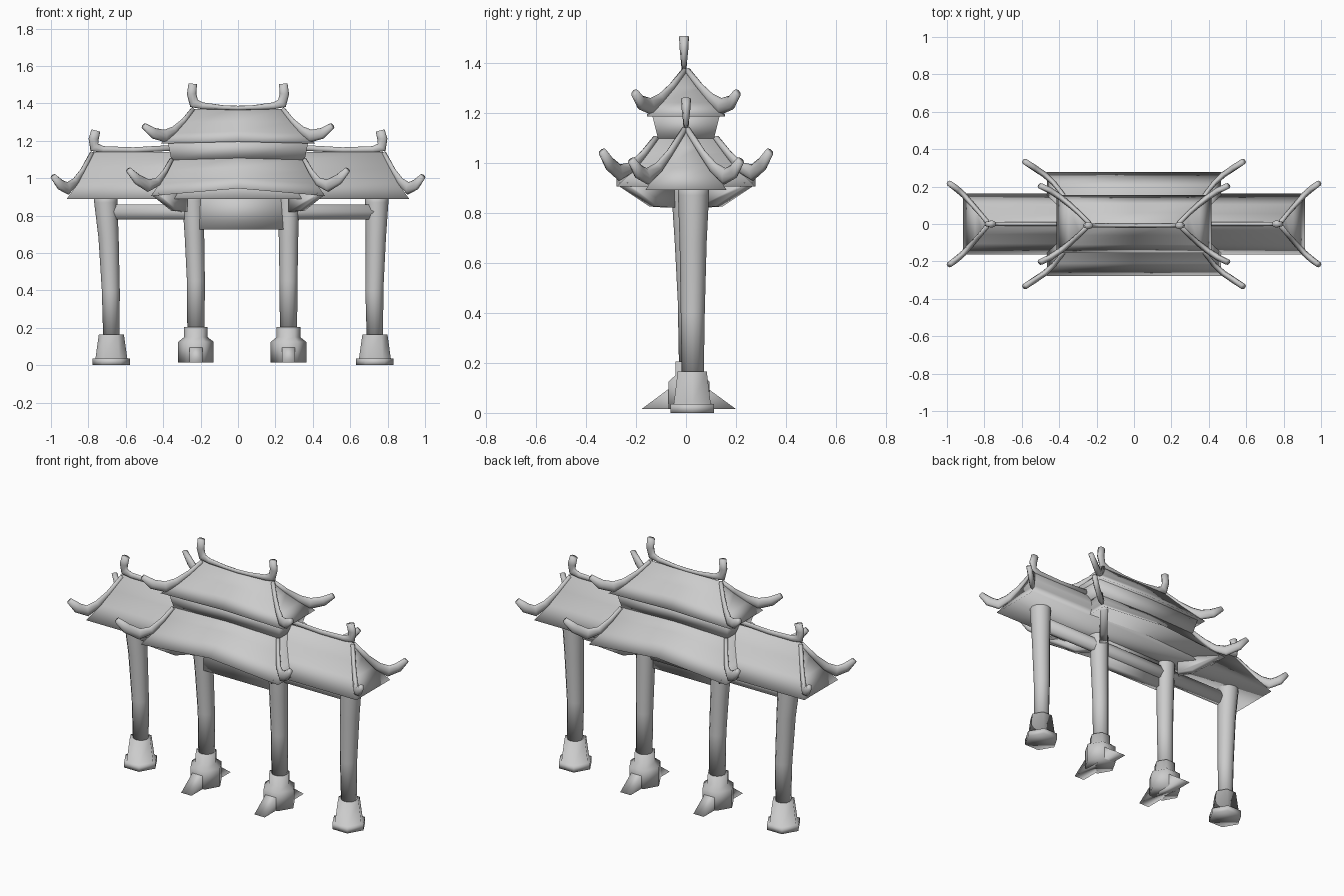
import bpy, bmesh
from math import sin, cos, pi
from mathutils import Vector

if "Cube" in bpy.data.objects:
    bpy.data.objects.remove(bpy.data.objects["Cube"])

stone = bpy.data.materials.new("plain_grey_stone")
stone.use_nodes = True
GREY = (0.6, 0.6, 0.6, 1)
stone.diffuse_color = GREY
stone.node_tree.nodes["Principled BSDF"].inputs["Base Color"].default_value = GREY
CORNERS = [(sx, sy, f"{ey}_{ex}") for sx, ex in ((-1, "right"), (1, "left"))
           for sy, ey in ((-1, "front"), (1, "back"))]


def loft(name, rings):
    """Skin a list of equally long point rings, cap both ends, shade smooth."""
    bm = bmesh.new()
    loops = [[bm.verts.new(p) for p in ring] for ring in rings]
    n = len(loops[0])
    for a, b in zip(loops, loops[1:]):
        for i in range(n):
            j = (i + 1) % n
            bm.faces.new((a[i], a[j], b[j], b[i]))
    bm.faces.new(loops[0])
    bm.faces.new(loops[-1])
    bmesh.ops.recalc_face_normals(bm, faces=bm.faces)
    mesh = bpy.data.meshes.new(name)
    bm.to_mesh(mesh)
    bm.free()
    mesh.shade_smooth()
    mesh.materials.append(stone)
    obj = bpy.data.objects.new(name, mesh)
    bpy.context.collection.objects.link(obj)


def hipped(name, sections):
    """Rectangular rings (half x, half y, z, rise at mid-length)."""
    loft(name, [[(-x, -y, z), (0, -y, z + bow), (x, -y, z),
                 (x, y, z), (0, y, z + bow), (-x, y, z)]
                for x, y, z, bow in sections])


def turned(name, sections, sides):
    """Upright polygonal rings (centre x, centre y, z, radius)."""
    turn = [2 * pi * i / sides for i in range(sides)]
    loft(name, [[(x + r * cos(t), y + r * sin(t), z) for t in turn]
                for x, y, z, r in sections])


def rib(name, path, sizes, sides=8):
    """Sweep an oval section (half width, half height) along a path."""
    pts = [Vector(p) for p in path]
    run = pts[-1] - pts[0]
    wide = Vector((-run.y, run.x, 0)).normalized()
    rings = []
    for i, (p, (w, h)) in enumerate(zip(pts, sizes)):
        along = (pts[min(i + 1, len(pts) - 1)] - pts[max(i - 1, 0)]).normalized()
        tall = along.cross(wide)
        rings.append([p + w * cos(2 * pi * k / sides) * wide + h * sin(2 * pi * k / sides) * tall
                      for k in range(sides)])
    loft(name, rings)


def four_horns(name, path):
    """Upswept hip ribs on all four corners of a roof."""
    for sx, sy, end in CORNERS:
        rib(f"{name}_{end}", [(sx * x, sy * y, z) for x, y, z in path],
            ((.012, .012), (.012, .016), (.014, .024), (.016, .034), (.017, .03), (.016, .017)))


# Roofs
hipped("side_roof", [(.915, .163, .89, 0), (.85, .105, .98, 0), (.81, .055, 1.06, 0), (.78, .005, 1.14, 0)])
hipped("lower_centre_roof", [(.465, .277, .905, .04), (.42, .21, .97, .03),
                             (.38, .15, 1.04, .02), (.355, .11, 1.10, .01)])
hipped("upper_wall", [(.355, .11, 1.09, .01), (.375, .135, 1.19, .01)])
hipped("upper_roof", [(.415, .155, 1.185, .01), (.35, .11, 1.24, .01),
                      (.29, .06, 1.30, .005), (.24, .005, 1.37, 0)])

# Upswept corner ribs
four_horns("side_roof_horn", [(.78, .005, 1.135), (.83, .065, 1.04), (.87, .11, .98),
                              (.91, .155, .945), (.95, .19, .965), (.988, .218, 1.01)])
four_horns("lower_roof_horn", [(.355, .12, 1.10), (.39, .17, 1.035), (.43, .22, .98),
                               (.48, .265, .96), (.54, .305, .995), (.585, .335, 1.045)])
four_horns("upper_roof_horn", [(.24, .005, 1.37), (.29, .055, 1.305), (.34, .10, 1.255),
                               (.39, .14, 1.225), (.45, .18, 1.24), (.503, .205, 1.28)])

# Ridges turning up into end finials
top = [(.08, 1.378), (.19, 1.387), (.235, 1.4), (.248, 1.45), (.242, 1.505)]
top_size = [(.01, .012), (.011, .018), (.012, .028), (.017, .025), (.02, .023)]
rib("upper_ridge",
    [(-x, -.008, z) for x, z in reversed(top)] + [(0, -.008, 1.375)] + [(x, -.008, z) for x, z in top],
    top_size[::-1] + [(.01, .012)] + top_size)
for s, side in ((-1, "right"), (1, "left")):
    rib(f"side_ridge_{side}",
        [(s * x, 0, z) for x, z in ((.3, 1.165), (.56, 1.15), (.72, 1.153), (.768, 1.165), (.772, 1.21), (.76, 1.255))],
        ((.01, .015), (.01, .015), (.012, .018), (.012, .028), (.017, .027), (.02, .024)))

# Thin diagonal rafters from the inner columns out to the lower roof corners
for sx, sy, end in CORNERS:
    loft(f"corner_rafter_{end}",
         [[(sx * (x + d), sy * (y - d), z) for x, y, z in
           ((.285, .06, .92), (.285, .06, .82), (.34, .13, .825), (.44, .25, .905), (.44, .25, .92))]
          for d in (-.016, .016)])

# Tie beam and centre panel, held between the columns
loft("tie_beam", [[(x, .005 + .032 * cos(pi * k / 3), .82 + .046 * sin(pi * k / 3)) for k in range(6)]
                  for x in (-.68, .73)])
loft("centre_panel", [[(x, y, z) for x, y in ((-.225, -.04), (.25, -.04), (.25, .01), (-.225, .01))]
                      for z in (.725, .93)])

# Outer columns: bottom x, top x, top y
for name, x, xt, yt in (("right_outer", -.677, -.707, .015), ("left_outer", .732, .742, .03)):
    turned(f"{name}_base", [(x, .025, 0, .1), (x, .025, .035, .1), (x, .025, .037, .085),
                            (x, .025, .165, .067)], 6)
    turned(f"{name}_column", [(x, .027, .15, .044), (x - .003, .027, .4, .048),
                              ((x + xt) / 2, (.027 + yt) / 2, .68, .054),
                              (xt, yt, .87, .062), (xt, yt, .92, .062)], 12)

# Inner columns with sloping buttresses running through their bases
for name, x, xt, yt in (("right_inner", -.225, -.24, .0), ("left_inner", .27, .27, .0)):
    turned(f"{name}_base", [(x, .012, .015, .095), (x, .012, .125, .095),
                            (x, .012, .15, .063), (x, .012, .205, .063)], 6)
    turned(f"{name}_column", [(x, .018, .18, .046), (x, .015, .45, .048),
                              ((x + xt) / 2, .007, .68, .052),
                              (xt, yt, .88, .058), (xt, yt, .95, .058)], 12)
    loft(f"{name}_buttress", [[(x + d, y, z) for y, z in ((-.178, .015), (.2, .015), (.07, .11), (-.05, .11))]
                              for d in (-.035, .035)])
